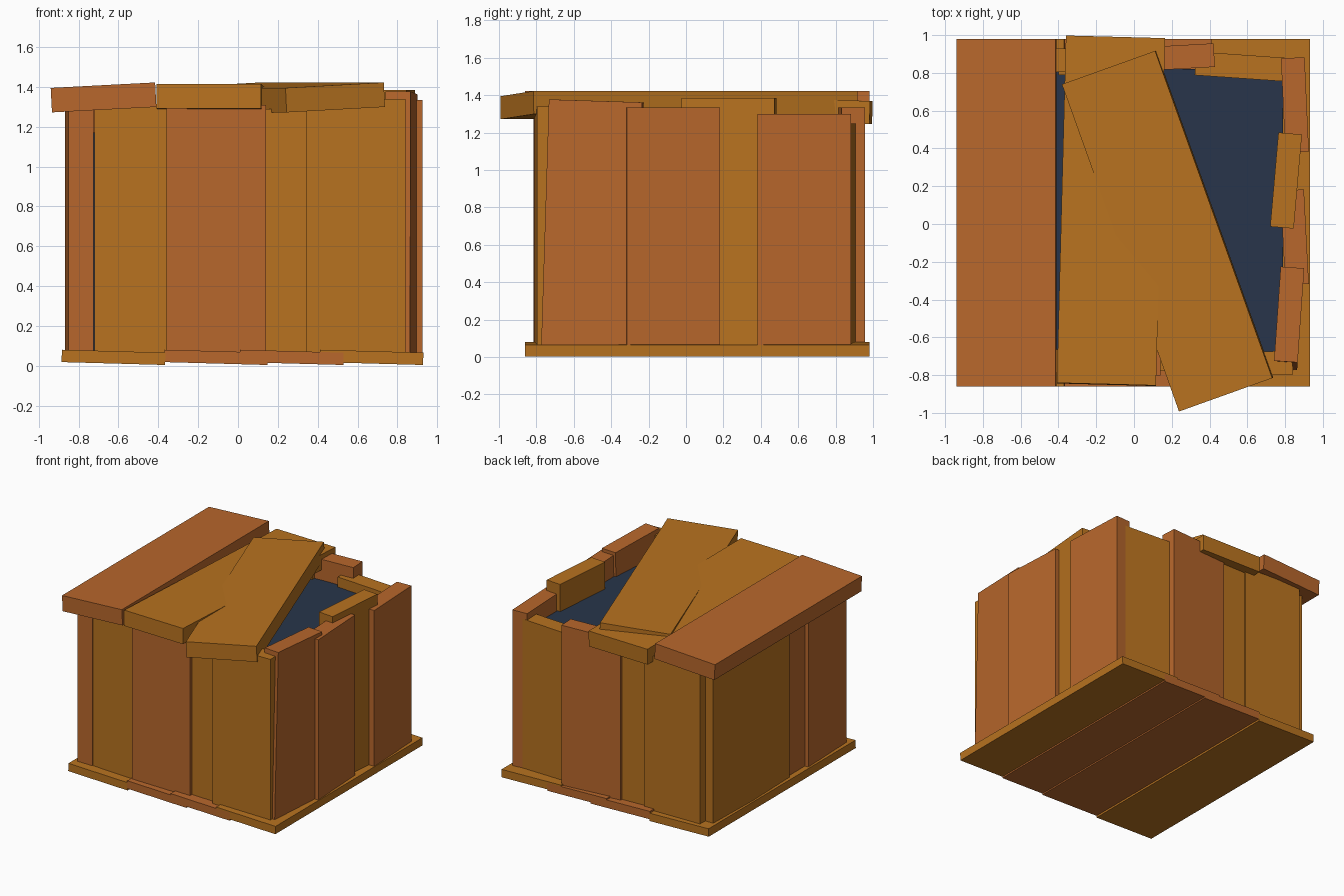
import bpy
from math import radians

if "Cube" in bpy.data.objects:
    bpy.data.objects.remove(bpy.data.objects["Cube"])


def material(name, rgb):
    m = bpy.data.materials.new(name)
    m.diffuse_color = (*rgb, 1)
    m.use_nodes = True
    m.node_tree.nodes["Principled BSDF"].inputs["Base Color"].default_value = m.diffuse_color
    return m


OCHRE = material("ochre_wood", (0.48, 0.17, 0.014))
RUST = material("rust_wood", (0.48, 0.136, 0.025))
NAVY = material("dark_inside", (0.021, 0.036, 0.069))


def block(name, mat, centre, size, rot=(0, 0, 0)):
    bpy.ops.mesh.primitive_cube_add(size=1, location=centre,
                                    rotation=[radians(a) for a in rot])
    ob = bpy.context.object
    ob.name = name
    ob.scale = size
    ob.data.materials.append(mat)
    return ob


# Floor planks, overlapping and each slightly rolled
for i, (x, mat) in enumerate([(-0.625, OCHRE), (-0.11, RUST), (0.27, RUST), (0.67, OCHRE)]):
    block(f"floor_plank_{i + 1}", mat, (x, 0.06, 0.042), (0.52, 1.84, 0.062), (0, 1.6, 0))

# Wall planks: position along the wall, depth, top height, yaw, lean, wood
THICK, WIDE, BASE = 0.125, 0.50, 0.05
walls = {
    "right": [(0.63, 0.852, 1.30, 2.6, 0, RUST),
              (0.23, 0.805, 1.385, -5, 0, OCHRE),
              (-0.07, 0.850, 1.335, 3, 0, RUST),
              (-0.50, 0.820, 1.37, -4, -1.8, RUST)],
    "left": [(0.63, -0.800, 1.30, -1.5, 0, OCHRE),
             (0.18, -0.800, 1.31, 1.5, 0, OCHRE),
             (-0.12, -0.775, 1.30, 0, 0, RUST),
             (-0.54, -0.797, 1.31, 2.0, 0, RUST)],
    "front": [(-0.47, -0.725, 1.30, -1, 0, OCHRE),
              (-0.11, -0.745, 1.31, 1.5, 0, RUST),
              (0.27, -0.715, 1.29, 0, 0, OCHRE),
              (0.59, -0.740, 1.34, 1.5, 0, OCHRE)],
    "back": [(0.575, 0.833, 1.25, -4, 0, OCHRE),
             (0.175, 0.880, 1.335, 3.2, 0, RUST),
             (-0.15, 0.850, 1.28, 0, 0, OCHRE),
             (-0.535, 0.872, 1.29, -2, 0, OCHRE)],
}
for side, planks in walls.items():
    for i, (along, depth, top, yaw, lean, mat) in enumerate(planks):
        h, z = top - BASE, (top + BASE) / 2
        if side in ("right", "left"):
            centre, size, rot = (depth, along, z), (THICK, WIDE, h), (lean, 0, yaw)
        else:
            centre, size, rot = (along, depth, z), (WIDE, THICK, h), (0, lean, yaw)
        block(f"{side}_wall_plank_{i + 1}", mat, centre, size, rot)

# Dark contents filling the crate below the rim
block("dark_inside", NAVY, (0.01, 0.05, 0.62), (1.56, 1.54, 1.10))

# Loose lid planks
LID = (0.525, 1.84, 0.123)
block("lid_plank_left", RUST, (-0.675, 0.06, 1.347), LID, (0, -3, 0))
block("lid_plank_middle", OCHRE, (-0.122, 0.07, 1.33), LID, (-1.4, 0, -1.5))
block("lid_plank_skewed", OCHRE, (0.178, -0.037, 1.347), LID, (0, -3, 19.7))
